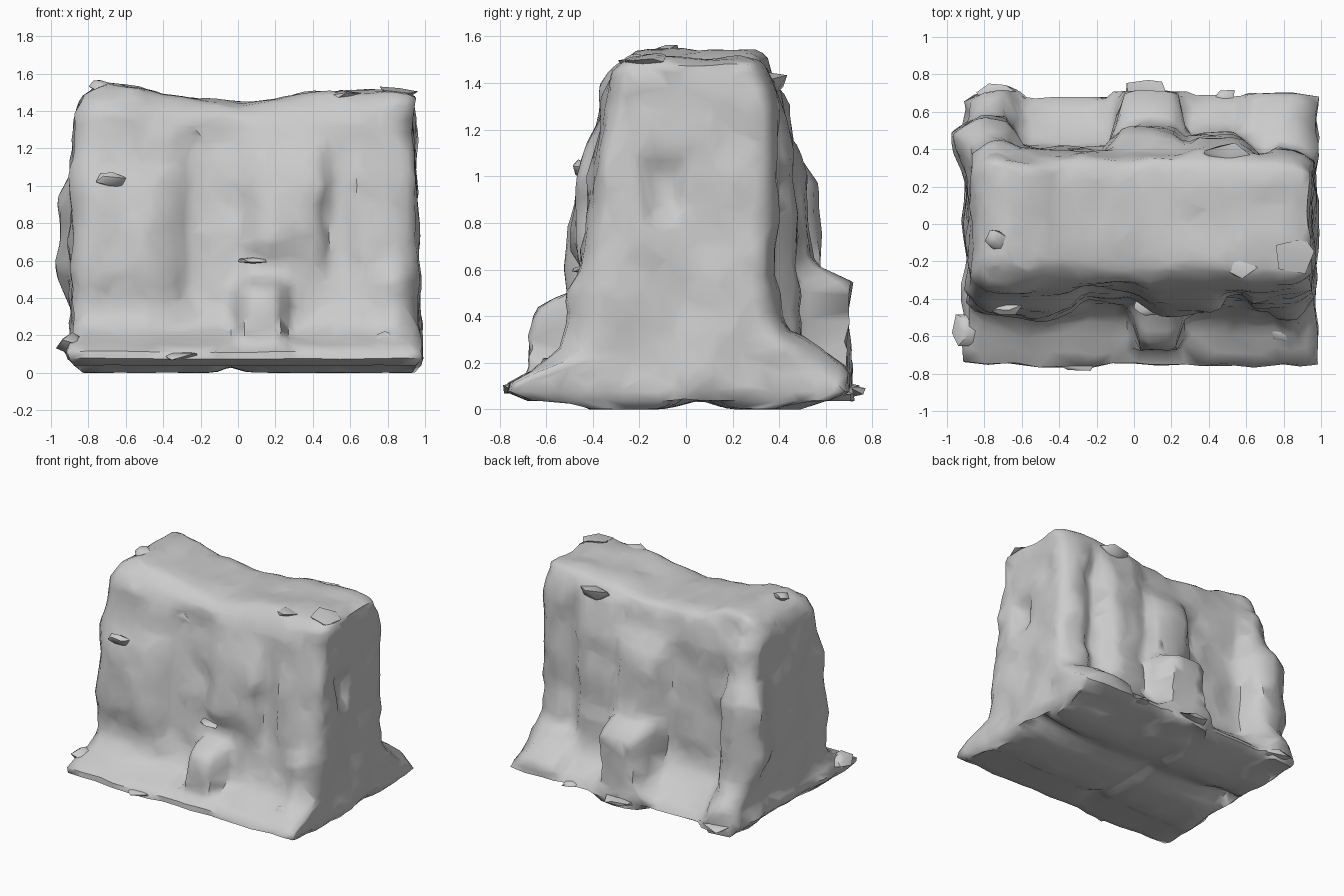
import bpy, bmesh, math, random
from mathutils import Vector, noise

random.seed(4)
default = bpy.data.objects.get("Cube")
if default:
    bpy.data.objects.remove(default, do_unlink=True)

stone = bpy.data.materials.new("plain grey stone")
stone.use_nodes = True
GREY = (0.6, 0.6, 0.6, 1)
stone.diffuse_color = GREY
stone.node_tree.nodes["Principled BSDF"].inputs["Base Color"].default_value = GREY

# Outlines as (height, offset), from the flared foot to the narrow crest
FRONT = [(0, -.5), (.04, -.68), (.08, -.77), (.13, -.74), (.18, -.61), (.25, -.5),
         (.4, -.46), (.7, -.44), (1, -.41), (1.2, -.37), (1.35, -.34), (1.45, -.31), (1.5, -.27)]
BACK = [(0, .46), (.04, .62), (.08, .69), (.14, .64), (.2, .54), (.3, .44),
        (.42, .4), (1.25, .39), (1.4, .37), (1.5, .34)]
WEST = [(0, -.82), (.1, -.92), (.2, -.88), (1.2, -.88), (1.4, -.88), (1.5, -.83)]
EAST = [(0, .93), (.07, .985), (.3, .965), (1, .95), (1.4, .94), (1.5, .94)]
CREST = [(-1, 1.45), (-.85, 1.52), (-.7, 1.55), (-.52, 1.53), (-.38, 1.48),
         (0, 1.45), (.2, 1.46), (.4, 1.5), (.95, 1.52)]

# Swellings and hollows: centre x, centre z, half width, half height, depth
FRONT_LUMPS = [(.13, .3, .13, .19, .2), (-.62, .75, .28, .33, .05),
               (-.13, .85, .17, .5, -.05), (.28, .92, .19, .29, .05),
               (.53, .85, .08, .3, -.05), (.84, .35, .08, .2, .05),
               (-.72, 1.3, .18, .2, .02)]
BACK_LUMPS = [(-.8, .5, .17, .52, .18), (-.8, 1.15, .17, .22, .07),
              (.08, .28, .18, .3, .3), (.08, .75, .19, .42, .13),
              (.45, .75, .16, .57, .08), (.69, .8, .05, .55, -.04),
              (.76, .2, .17, .12, .12)]


def along(table, t):
    """Linear interpolation in a table of pairs."""
    for (a, p), (b, q) in zip(table, table[1:]):
        if t <= b:
            return p + (q - p) * max(0, (t - a) / (b - a))
    return table[-1][1]


def relief(lumps, x, z):
    return sum(d * math.exp(-((x - cx) / w) ** 6 - ((z - cz) / h) ** 6)
               for cx, cz, w, h, d in lumps)


def finish(bm, name, angle):
    mesh = bpy.data.meshes.new(name)
    bmesh.ops.recalc_face_normals(bm, faces=bm.faces)
    bm.to_mesh(mesh)
    bm.free()
    mesh.materials.append(stone)
    obj = bpy.data.objects.new(name, mesh)
    bpy.context.collection.objects.link(obj)
    bpy.ops.object.select_all(action="DESELECT")
    obj.select_set(True)
    bpy.context.view_layer.objects.active = obj
    bpy.ops.object.shade_smooth_by_angle(angle=math.radians(angle))
    return obj


# Main block: a subdivided cube pressed into the outlines, then roughened
bm = bmesh.new()
bmesh.ops.create_cube(bm, size=2)
bmesh.ops.subdivide_edges(bm, edges=bm.edges[:], cuts=39, use_grid_fill=True)
for vert in bm.verts:
    u, v, w = vert.co
    t = (w + 1) / 2
    level = t * 1.5
    x = along(WEST, level) * (1 - u) / 2 + along(EAST, level) * (1 + u) / 2
    z = t * along(CREST, x)
    # lumps stand on the foot without reaching past it
    front, back = along(FRONT, level), along(BACK, level)
    front = max(front - relief(FRONT_LUMPS, x, z), min(front, -.68))
    back = min(back + relief(BACK_LUMPS, x, z), max(back, .7))
    # soften the upright corners
    tuck = .06 * max(0, (abs(u) - .85) / .15) ** 2 * min(1, z / .3)
    front, back = front + tuck, back - tuck
    y = front * (1 - v) / 2 + back * (1 + v) / 2
    # round the crest edge and hollow the underside into pads
    if t > .9:
        z -= .04 * (t - .9) / .1 * max(abs(v) ** 8, abs(u) ** 10)
    if w < -.99:
        z += (.03 + .08 * u * u) * math.exp(-((y - .05) / .1) ** 2)
        z += .03 * math.exp(-((x + .04) / .07) ** 2)
        # the underside lifts toward the front and back rims
        z += .04 * max(0, abs(v) - .8) / .2
    # the western end swells toward the back, the eastern end has a dent
    if u < -.8:
        x -= .09 * math.exp(-((y - .46) / .17) ** 2 - ((z - .7) / .3) ** 4)
    if u > .97:
        x -= .05 * math.exp(-((y + .1) / .08) ** 4 - ((z - .93) / .12) ** 4)
    spot = Vector((x, y, z))
    rough = noise.noise_vector(spot * 4.2) * .03 + noise.noise_vector(spot * 9) * .014
    rough.z *= .6 if z > .2 else .15
    vert.co = spot + rough
    vert.co.z = max(0, vert.co.z)
    vert.co.x = min(.99, max(-.99, vert.co.x))
block = finish(bm, "rock_block", 50)
# Fewer, larger facets
reduce = block.modifiers.new("coarser", "DECIMATE")
reduce.ratio = .25


def shard(name, place, size, turn):
    """A small torn flake of stone."""
    flake = bmesh.new()
    bmesh.ops.create_icosphere(flake, subdivisions=1, radius=1)
    for vert in flake.verts:
        vert.co *= random.uniform(.6, 1.15)
        vert.co = Vector(a * b for a, b in zip(vert.co, size))
    obj = finish(flake, name, 50)
    obj.location = place
    obj.rotation_euler = (turn, turn / 2, turn)


# Torn flakes on the crest, the front face and the foot
SHARDS = {
    "crest_flake_east": ((.86, -.16, 1.5), (.13, .12, .03), .15),
    "crest_flake_front": ((.55, -.22, 1.47), (.13, .08, .04), -.1),
    "crest_flake_back": ((.5, .36, 1.4), (.15, .08, .06), .1),
    "crest_tip_west": ((-.74, -.08, 1.54), (.06, .07, .04), .3),
    "front_flake_west": ((-.68, -.45, 1.03), (.1, .04, .06), .3),
    "front_ledge": ((.08, -.45, .6), (.1, .06, .02), 0),
    "foot_flake_west": ((-.9, -.57, .15), (.08, .1, .07), .3),
    "foot_flake_east": ((.78, -.56, .18), (.1, .08, .06), -.3),
    "foot_flake_front": ((-.3, -.7, .09), (.2, .09, .04), .05),
    "foot_flake_back": ((.05, .7, .08), (.12, .1, .03), 0),
    "foot_flake_back_mid": ((.48, .67, .08), (.08, .07, .03), .1),
    "foot_flake_back_west": ((-.72, .66, .08), (.15, .1, .04), .1),
}
for name, (place, size, turn) in SHARDS.items():
    shard(name, place, size, turn)
